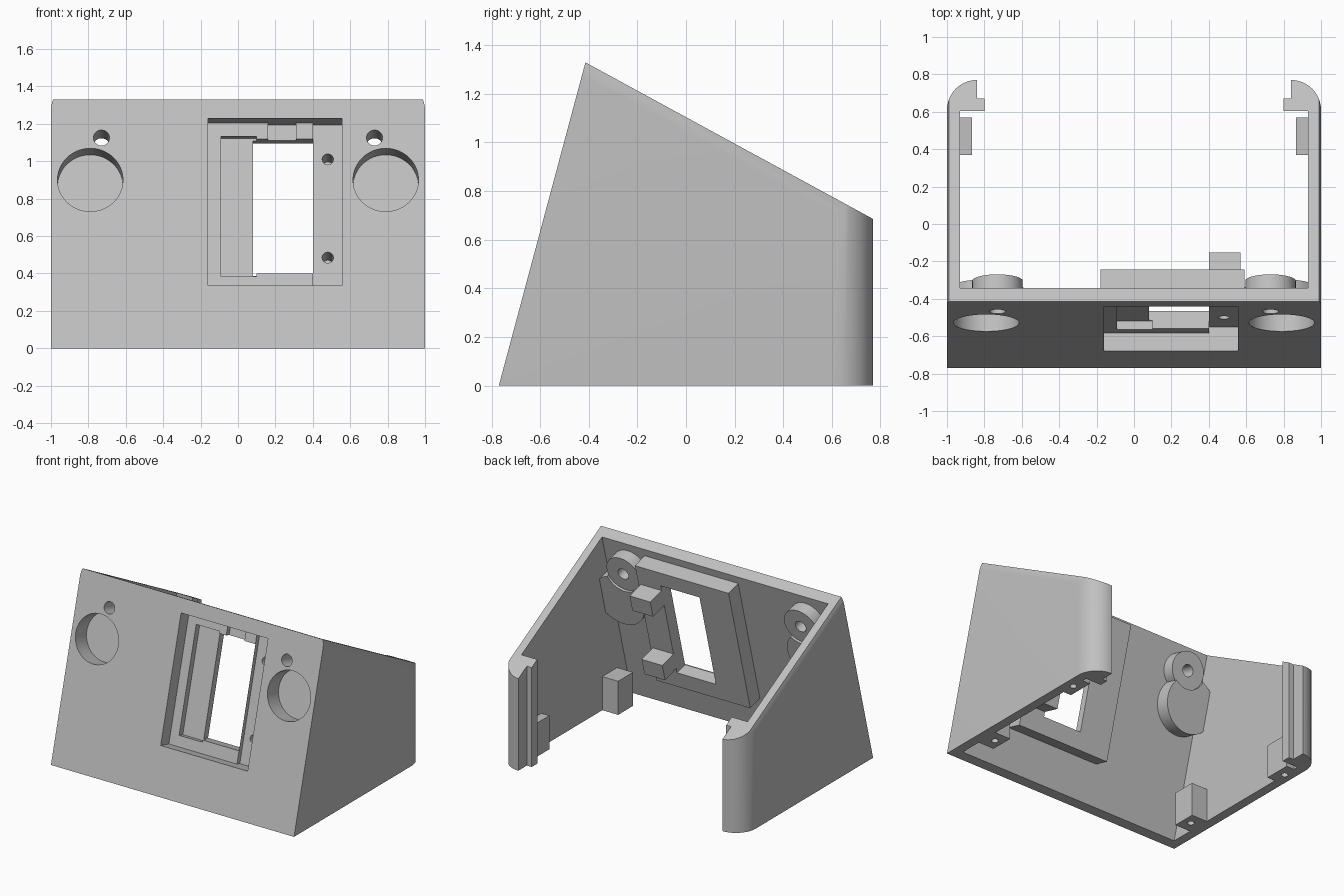
import bpy, bmesh, math
from mathutils import Matrix, Vector

cube = bpy.data.objects.get("Cube")
if cube:
    bpy.data.objects.remove(cube, do_unlink=True)

grey = bpy.data.materials.new("light grey plastic")
grey.use_nodes = True
COLOUR = (0.53, 0.53, 0.53, 1)
grey.diffuse_color = COLOUR
grey.node_tree.nodes["Principled BSDF"].inputs["Base Color"].default_value = COLOUR

# Panel frame: x across, y up the slanted front, z out of its face
FRONT_Y = -0.77
PANEL = Matrix.Translation((0, FRONT_Y, 0)) @ Matrix.Rotation(math.radians(75), 4, 'X')
OUTWARD = PANEL.to_3x3() @ Vector((0, 0, 1))


def finish(name, bm):
    bmesh.ops.recalc_face_normals(bm, faces=bm.faces)
    mesh = bpy.data.meshes.new(name)
    bm.to_mesh(mesh)
    bm.free()
    mesh.materials.append(grey)
    obj = bpy.data.objects.new(name, mesh)
    bpy.context.collection.objects.link(obj)
    return obj


def prism(plan, bottom, top):
    bm = bmesh.new()
    face = bm.faces.new([bm.verts.new((x, y, bottom)) for x, y in plan])
    new = bmesh.ops.extrude_face_region(bm, geom=[face])["geom"]
    verts = [v for v in new if isinstance(v, bmesh.types.BMVert)]
    bmesh.ops.translate(bm, verts=verts, vec=(0, 0, top - bottom))
    bmesh.ops.recalc_face_normals(bm, faces=bm.faces)
    return bm


def clip(bm, point, normal):
    """Remove everything on the normal side and close the cut."""
    geom = bm.verts[:] + bm.edges[:] + bm.faces[:]
    bmesh.ops.bisect_plane(bm, geom=geom, plane_co=point, plane_no=normal, clear_outer=True)
    bmesh.ops.holes_fill(bm, edges=[e for e in bm.edges if e.is_boundary])


def box(name, x, y, z, frame=Matrix()):
    bm = prism([(x[0], y[0]), (x[1], y[0]), (x[1], y[1]), (x[0], y[1])], z[0], z[1])
    bm.transform(frame)
    return finish(name, bm)


def panel_box(name, x, s, d):
    """Box on the panel: s is distance up it, d is depth behind its face."""
    return box(name, x, s, (-d[1], -d[0]), PANEL)


def cylinder(name, centre, radius, d, frame=PANEL):
    ring = [(centre[0] + radius * math.cos(a), centre[1] + radius * math.sin(a))
            for a in (math.tau * i / 48 for i in range(48))]
    bm = prism(ring, -d[1], -d[0])
    bm.transform(frame)
    return finish(name, bm)


def combine(target, other, operation):
    mod = target.modifiers.new(other.name, 'BOOLEAN')
    mod.operation, mod.solver, mod.object = operation, 'EXACT', other
    bpy.context.view_layer.objects.active = target
    bpy.ops.object.modifier_apply(modifier=mod.name)
    bpy.data.objects.remove(other, do_unlink=True)


def mirrored(half):
    return half + [(-x, y) for x, y in reversed(half)]


# Outer block with rounded back corners, clipped by the front and top slopes
R = 0.16
arc = [(1 - R + R * math.cos(a), 0.77 - R + R * math.sin(a))
       for a in (math.pi / 2 * i / 12 for i in range(13))]
outer = prism(mirrored([(1, FRONT_Y)] + arc), 0, 1.6)
clip(outer, (0, FRONT_Y, 0), OUTWARD)
ridge = Vector((0, -0.415, 1.33))
slope = Vector((0, 0.645, 1.185)).normalized()
clip(outer, ridge, slope)

# Soft rounding along the sloping side edges
for side in (1, -1):
    for angle in (4, 9, 14, 19):
        a = math.radians(angle)
        n = Vector((side * math.cos(a), 0, 0)) + slope * math.sin(a)
        centre = ridge - slope * 0.06 + Vector((side * (1 - R), 0, 0))
        clip(outer, centre + n * R, n)
body = finish("enclosure", outer)

# Hollow, open at the top, bottom and back, leaving stepped rear lips
inner = prism(mirrored([(0.93, -1), (0.93, 0.605), (0.80, 0.605), (0.80, 0.67),
                        (0.84, 0.67), (0.84, 1)]), -0.2, 1.8)
clip(inner, -OUTWARD * 0.08 + Vector((0, FRONT_Y, 0)), OUTWARD)
combine(body, finish("interior", inner), 'DIFFERENCE')

# Raised parts behind the panel: button housings, screw rings, display housing
for side in (1, -1):
    button = cylinder("button_housing", (side * 0.79, 0.932), 0.2, (0.04, 0.188))
    combine(button, cylinder("ring_clearance", (side * 0.73, 1.165), 0.135, (0.17, 0.4)),
            'DIFFERENCE')
    combine(body, button, 'UNION')
    combine(body, cylinder("screw_ring", (side * 0.73, 1.165), 0.135, (0.04, 0.17)), 'UNION')
combine(body, panel_box("display_housing", (-0.18, 0.59), (0.315, 1.3), (0.04, 0.197)), 'UNION')
POSTS = (0.538, 1.082)
for s in POSTS:
    combine(body, panel_box("display_post", (0.4, 0.57), (s - 0.063, s + 0.063), (0.16, 0.333)),
            'UNION')

# Bottom corner mounts with screw holes
for side in (1, -1):
    for inside, y, hole_x in ((0.80, (-0.52, -0.345), 0.862), (0.865, (0.37, 0.57), 0.93)):
        x = sorted((side * inside, side * 0.96))
        combine(body, box("corner_mount", x, y, (0, 0.25)), 'UNION')
        hole = cylinder("mount_hole", (side * hole_x, sum(y) / 2), 0.024, (-0.18, 0.1), Matrix())
        combine(body, hole, 'DIFFERENCE')

# Stepped display recess and window
for name, x, s, depth in (
        ("recess", (-0.16, 0.555), (0.347, 1.273), 0.1),
        ("recess_side", (0.4, 0.555), (0.347, 1.273), 0.135),
        ("recess_notch", (0.16, 0.31), (1.15, 1.273), 0.135),
        ("recess_step", (-0.09, 0.1), (0.425, 1.2), 0.145),
        ("window", (0.08, 0.4), (0.44, 1.185), 0.3)):
    combine(body, panel_box(name, x, s, (-0.1, depth)), 'DIFFERENCE')
for s in POSTS:
    combine(body, cylinder("post_hole", (0.48, s), 0.03, (0.05, 0.3)), 'DIFFERENCE')

# Button pockets and screw holes
for side in (1, -1):
    combine(body, cylinder("pocket", (side * 0.79, 0.932), 0.175, (-0.1, 0.135)), 'DIFFERENCE')
    combine(body, cylinder("screw_hole", (side * 0.73, 1.165), 0.043, (-0.1, 0.4)), 'DIFFERENCE')

# One colour, smooth curves and crisp edges
body.data.materials.clear()
body.data.materials.append(grey)
for face in body.data.polygons:
    face.material_index = 0
bpy.ops.object.select_all(action='DESELECT')
body.select_set(True)
bpy.context.view_layer.objects.active = body
bpy.ops.object.shade_smooth_by_angle(angle=math.radians(20))
